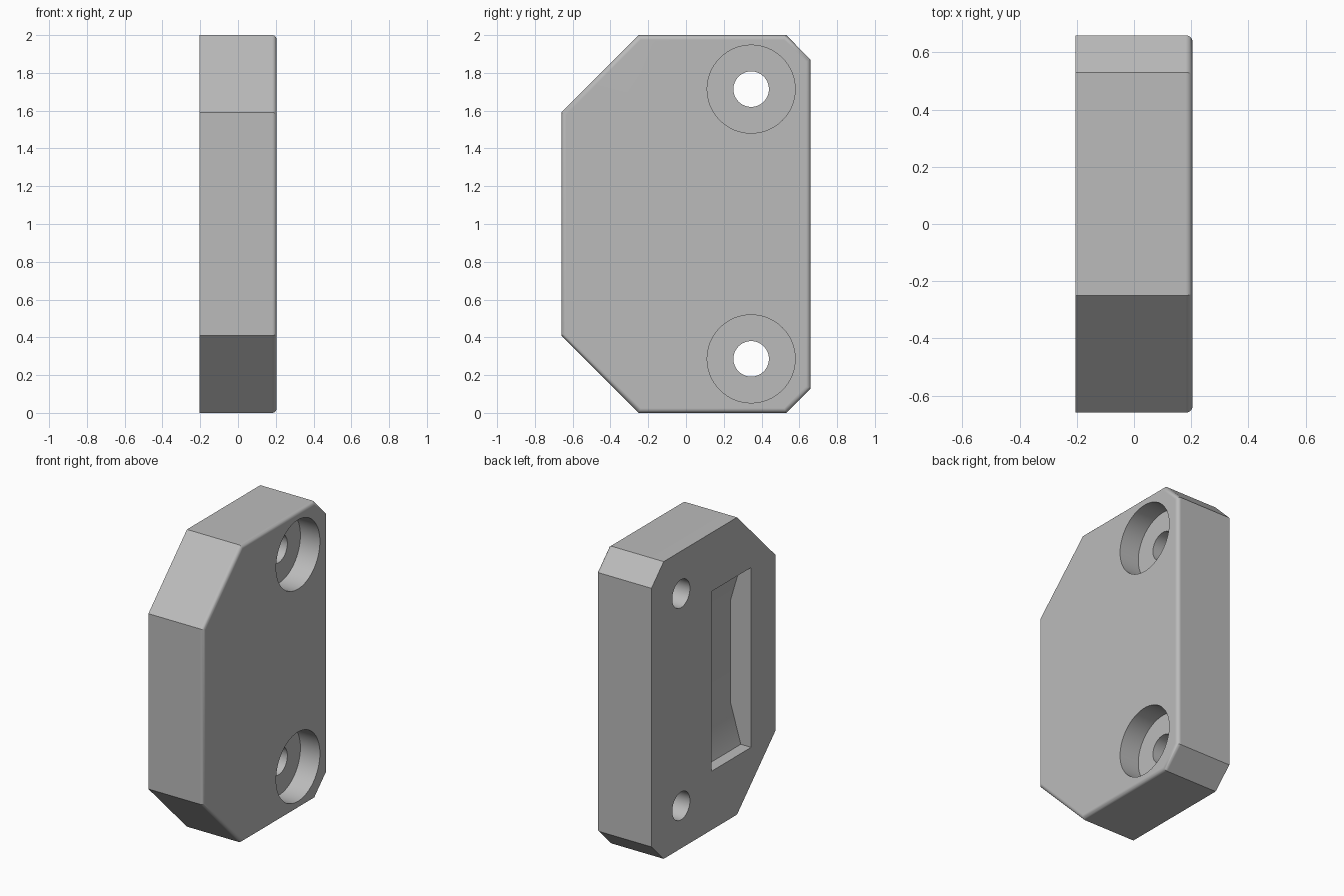
import bpy, bmesh, math
from mathutils import Vector, Matrix

cube = bpy.data.objects.get("Cube")
if cube:
    bpy.data.objects.remove(cube, do_unlink=True)

HALF = 0.205      # half thickness
FILLET = 0.025

grey = bpy.data.materials.new("plain grey")
grey.use_nodes = True
grey.diffuse_color = (0.5, 0.5, 0.5, 1)
grey.node_tree.nodes["Principled BSDF"].inputs["Base Color"].default_value = (0.5, 0.5, 0.5, 1)


def finish(name, bm):
    bmesh.ops.recalc_face_normals(bm, faces=bm.faces)
    mesh = bpy.data.meshes.new(name)
    bm.to_mesh(mesh)
    bm.free()
    mesh.materials.append(grey)
    obj = bpy.data.objects.new(name, mesh)
    bpy.context.collection.objects.link(obj)
    return obj


def prism(points, direction):
    """Extrude a closed outline along a direction."""
    bm = bmesh.new()
    face = bm.faces.new([bm.verts.new(p) for p in points])
    ext = bmesh.ops.extrude_face_region(bm, geom=[face], use_keep_orig=True)
    verts = [g for g in ext["geom"] if isinstance(g, bmesh.types.BMVert)]
    bmesh.ops.translate(bm, verts=verts, vec=Vector(direction))
    return bm


def bore(name, radius, x0, x1, y, z):
    """Round cutter lying along x."""
    bm = bmesh.new()
    place = Matrix.Translation(((x0 + x1) / 2, y, z)) @ Matrix.Rotation(math.pi / 2, 4, "Y")
    bmesh.ops.create_cone(bm, cap_ends=True, segments=64, radius1=radius,
                          radius2=radius, depth=x1 - x0, matrix=place)
    return finish(name, bm)


# Body: clipped-corner plate with a fillet round its outer face
lower = [(-0.66, 0.41), (-0.25, 0), (0.53, 0), (0.66, 0.13)]
outline = lower + [(y, 2 - z) for y, z in reversed(lower)]
bm = prism([(-HALF, y, z) for y, z in outline], (2 * HALF, 0, 0))
rim = [e for e in bm.edges if all(v.co.x > 0 for v in e.verts)]
bmesh.ops.bevel(bm, geom=rim, offset=FILLET, segments=5, profile=0.5, affect="EDGES")
body = finish("plate_body", bm)

# Pocket in the inner face, with a floor that slopes up at both ends
half_pocket = [(-0.3, 0.395), (-0.128, 0.395), (-0.05, 0.66)]
section = half_pocket + [(x, 2 - z) for x, z in reversed(half_pocket)]
cutters = [finish("pocket_cutter", prism([(x, -0.4, z) for x, z in section], (0, 0.42, 0)))]

# Counterbored screw holes
for z in (0.286, 1.714):
    cutters.append(bore("counterbore_cutter", 0.233, HALF - 0.145, 0.3, 0.345, z))
    cutters.append(bore("screw_hole_cutter", 0.094, -0.3, 0.3, 0.345, z))

for cutter in cutters:
    cutter.hide_render = True
    mod = body.modifiers.new("cut", "BOOLEAN")
    mod.operation = "DIFFERENCE"
    mod.solver = "EXACT"
    mod.object = cutter

bpy.ops.object.select_all(action="DESELECT")
body.select_set(True)
bpy.context.view_layer.objects.active = body
for mod in list(body.modifiers):
    bpy.ops.object.modifier_apply(modifier=mod.name)
for cutter in cutters:
    bpy.data.objects.remove(cutter, do_unlink=True)

# Smooth bores and fillet, flat large faces
bpy.ops.object.shade_smooth_by_angle(angle=math.radians(30))
weighted = body.modifiers.new("flat_faces", "WEIGHTED_NORMAL")
weighted.keep_sharp = True
